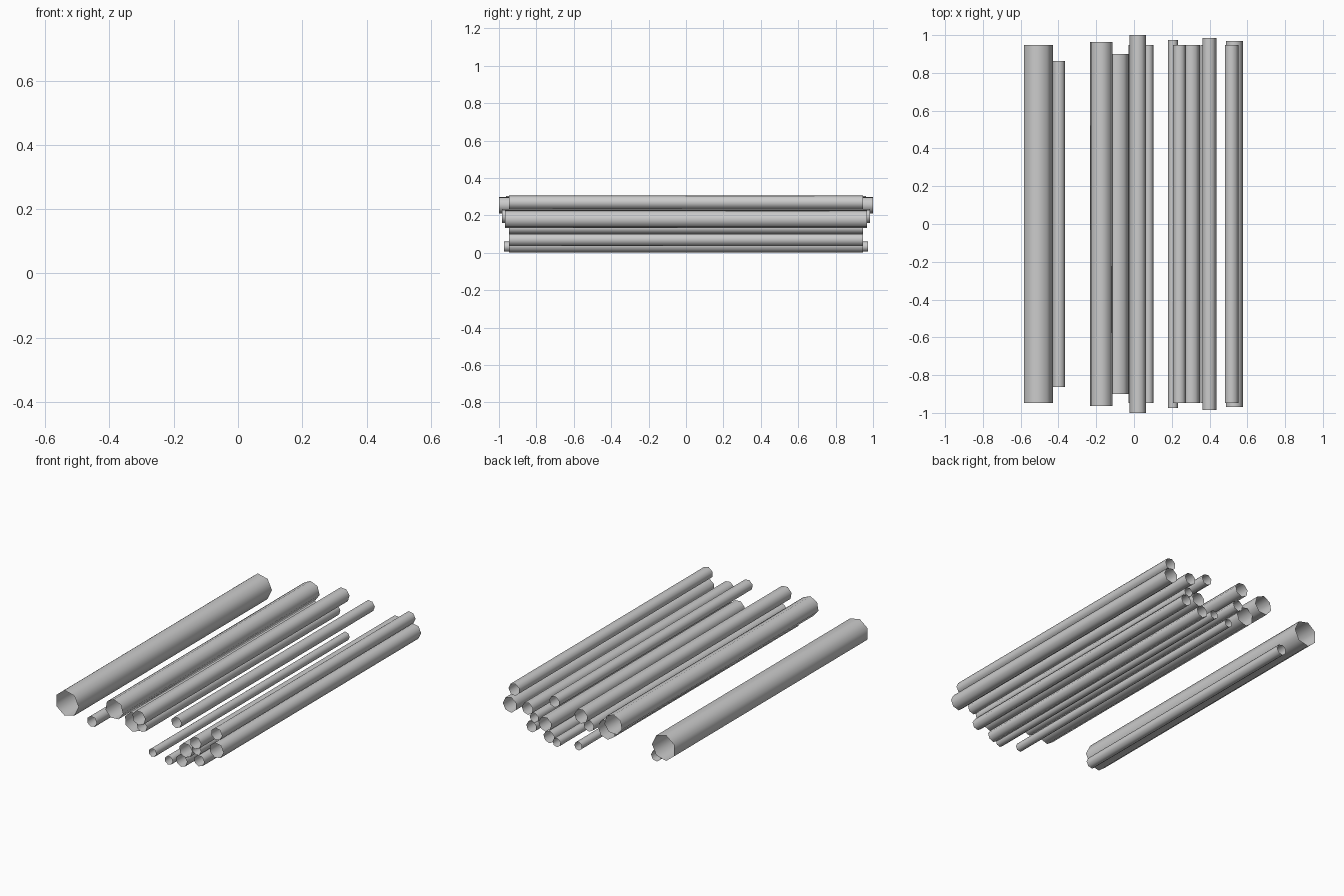
import bpy, bmesh
from math import cos, sin, radians, tau

SIDES = 7

# x, z, radius, half length, roll in degrees
PIPES = [
    (-0.510, 0.184, 0.080, 0.947, 0),
    (-0.398, 0.070, 0.034, 0.863, 0),
    (-0.175, 0.243, 0.061, 0.963, -10),
    (-0.087, 0.164, 0.061, 0.900, 5),
    (0.020, 0.256, 0.045, 1.000, 10),
    (0.004, 0.180, 0.035, 0.947, 8),
    (0.076, 0.036, 0.0265, 0.947, 0),
    (0.206, 0.033, 0.0275, 0.973, 5),
    (0.276, 0.039, 0.038, 0.947, 8),
    (0.304, 0.111, 0.045, 0.947, 8),
    (0.379, 0.132, 0.030, 0.947, 5),
    (0.397, 0.071, 0.035, 0.947, 5),
    (0.398, 0.197, 0.038, 0.985, 5),
    (0.240, 0.267, 0.035, 0.947, 5),
    (0.516, 0.269, 0.038, 0.947, 0),
    (0.530, 0.179, 0.048, 0.968, 0),
]


def open_pipe(name, x, z, r, half, roll):
    """Thin open-ended seven-sided tube lying along y."""
    bm = bmesh.new()
    rings = []
    for y in (-half, half):
        ring = []
        for i in range(SIDES):
            a = tau * i / SIDES + radians(roll)
            ring.append(bm.verts.new((r * cos(a), y, r * sin(a))))
        rings.append(ring)
    for i in range(SIDES):
        j = (i + 1) % SIDES
        f = bm.faces.new((rings[0][i], rings[1][i], rings[1][j], rings[0][j]))
        f.smooth = True
    # point the normals away from the tube axis
    for f in bm.faces:
        f.normal_update()
        if f.normal.dot(f.calc_center_median() * 1.0) < 0:
            f.normal_flip()
    mesh = bpy.data.meshes.new(name)
    bm.to_mesh(mesh)
    bm.free()
    obj = bpy.data.objects.new(name, mesh)
    obj.location = (x, 0, z)
    bpy.context.collection.objects.link(obj)


# Loose stack of pipes
for n, spec in enumerate(PIPES, 1):
    open_pipe(f"pipe_{n:02d}", *spec)
